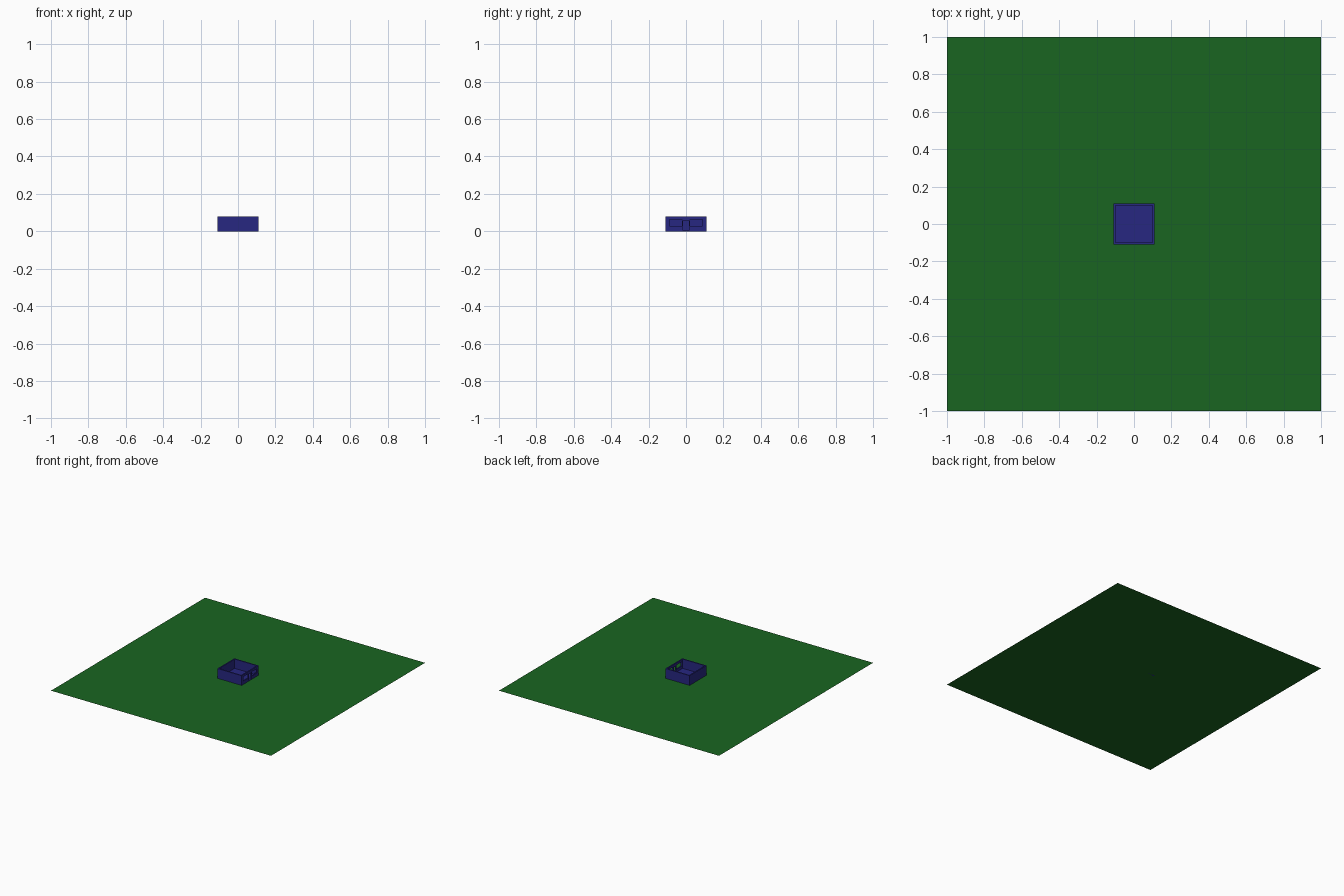
import bpy

if "Cube" in bpy.data.objects:
    bpy.data.objects.remove(bpy.data.objects["Cube"])

def material(name, color):
    m = bpy.data.materials.new(name)
    m.diffuse_color = color
    m.use_nodes = True
    m.node_tree.nodes["Principled BSDF"].inputs["Base Color"].default_value = m.diffuse_color
    return m

green = material("grass_green", (0.01, 0.13, 0.015, 1))
blue = material("wall_blue", (0.02, 0.02, 0.22, 1))

def box(name, x, y, z, mat=blue):
    bpy.ops.mesh.primitive_cube_add(size=1, location=[sum(r) / 2 for r in (x, y, z)])
    o = bpy.context.object
    o.name = name
    o.scale = [r[1] - r[0] for r in (x, y, z)]
    bpy.ops.object.transform_apply(location=False, rotation=False, scale=True)
    o.data.materials.append(mat)
    return o

# Flat lawn
bpy.ops.mesh.primitive_plane_add(size=2)
lawn = bpy.context.object
lawn.name = "lawn"
lawn.data.materials.append(green)

# Open-topped shell with a thin floor
shell = box("house_shell", (-.11, .11), (-.11, .11), (0, .08))

def cut(name, x, y, z):
    c = box(name, x, y, z)
    c.hide_render = True
    c.display_type = 'WIRE'
    m = shell.modifiers.new(name, 'BOOLEAN')
    m.operation = 'DIFFERENCE'
    m.solver = 'EXACT'
    m.object = c
    c.hide_set(True)

cut("interior_cutter", (-.1, .1), (-.1, .1), (.004, .1))

# Two windows and a doorway in the right wall
cut("window_cutter_front", (.09, .12), (-.088, -.022), (.027, .062))
cut("window_cutter_back", (.09, .12), (.022, .088), (.027, .062))
cut("door_cutter", (.09, .12), (-.015, .015), (.004, .056))
